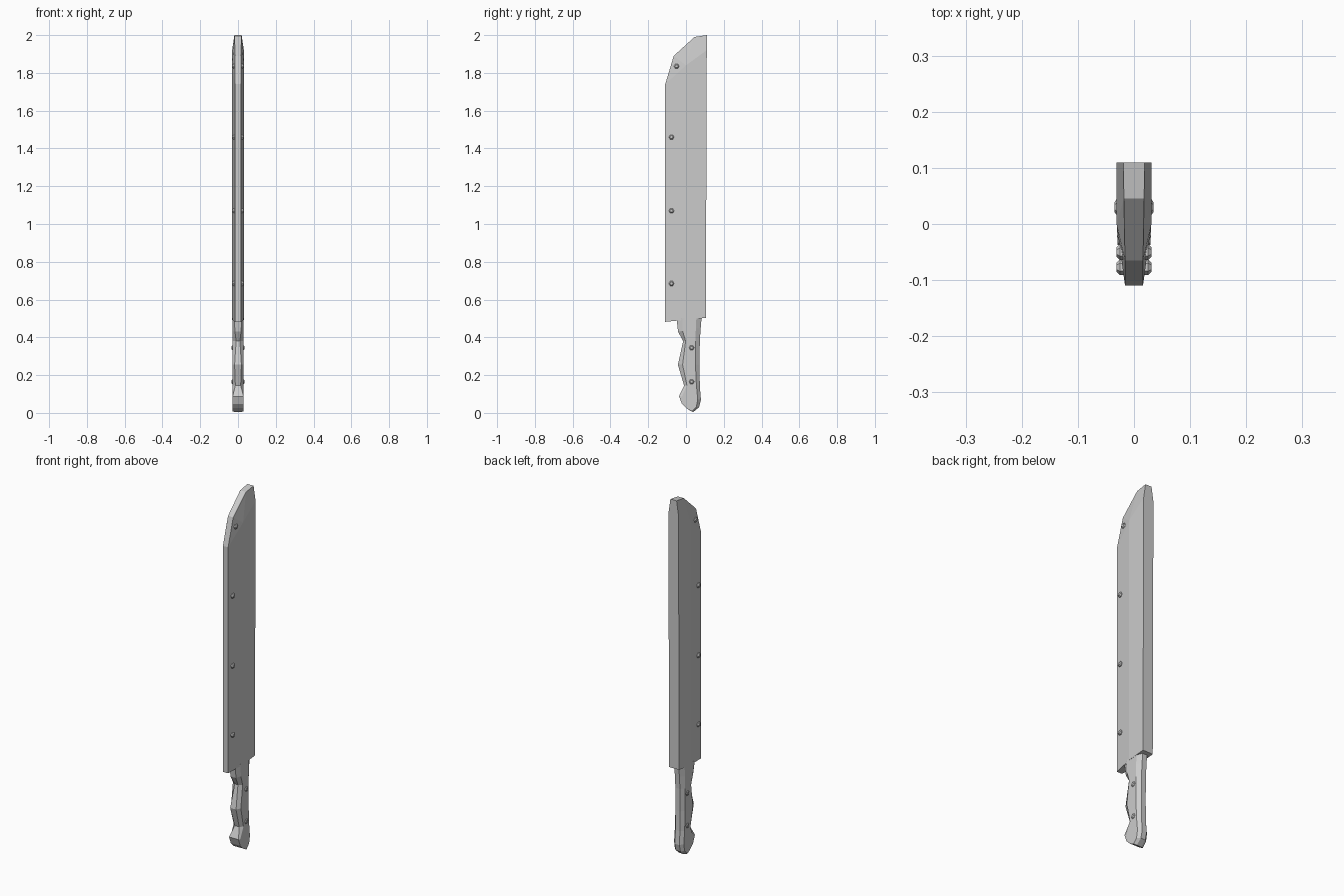
import bpy, bmesh
from math import sin, cos, tau

if "Cube" in bpy.data.objects:
    bpy.data.objects.remove(bpy.data.objects["Cube"])


def loft(name, rings, mirror=False):
    """Skin a list of equal-length closed rings and cap both ends."""
    bm = bmesh.new()
    vs = [[bm.verts.new(p) for p in r] for r in rings]
    n = len(rings[0])
    for a, b in zip(vs, vs[1:]):
        for i in range(n):
            j = (i + 1) % n
            bm.faces.new((a[i], a[j], b[j], b[i]))
    bm.faces.new(vs[0][::-1])
    bm.faces.new(vs[-1])
    bmesh.ops.recalc_face_normals(bm, faces=bm.faces)
    me = bpy.data.meshes.new(name)
    bm.to_mesh(me)
    bm.free()
    ob = bpy.data.objects.new(name, me)
    bpy.context.collection.objects.link(ob)
    if mirror:
        ob.modifiers.new("mirror", 'MIRROR').use_axis[0] = True
    return ob


# Sheath: thin rim along the edge and tip, thick flat towards the spine
rim = [(-.11, .482, .016), (-.11, 1.74, .016), (-.065, 1.89, .016),
       (.045, 1.99, .018), (.11, 2.0, .019)]
flat = [(0, .493, .031), (0, 1.84, .031), (.11, 1.92, .031), (.105, .503, .031)]
bm = bmesh.new()
sides = []
for s in (1, -1):
    r = [bm.verts.new((s * w, y, z)) for y, z, w in rim]
    f = [bm.verts.new((s * w, y, z)) for y, z, w in flat]
    for face in ((r[0], f[0], f[1], r[1]), (r[1], f[1], r[2]),
                 (r[2], f[1], r[3]), (r[3], f[1], f[2], r[4]), tuple(f)):
        bm.faces.new(face)
    sides.append(r + [f[2], f[3], f[0]])   # outline of this side
a, b = sides
n = len(a)
for i in range(n):
    j = (i + 1) % n
    bm.faces.new((a[i], a[j], b[j], b[i]))
bmesh.ops.recalc_face_normals(bm, faces=bm.faces)
me = bpy.data.meshes.new("sheath")
bm.to_mesh(me)
bm.free()
bpy.context.collection.objects.link(bpy.data.objects.new("sheath", me))

# Handle: front y, front z, front half-width, flat start y, flat end y, back y, back z
rows = [(.000, .030, .029, .012, .032, .038, .004),
        (-.022, .048, .029, -.010, .055, .069, .030),
        (-.037, .088, .029, -.022, .062, .079, .070),
        (-.010, .145, .014, .005, .055, .073, .145),
        (-.043, .255, .018, -.018, .050, .072, .255),
        (-.015, .380, .010, -.002, .050, .073, .380),
        (-.042, .430, .016, -.018, .052, .078, .450),
        (-.050, .500, .020, -.020, .055, .083, .510)]
rings = []
for yf, zf, wf, y1, y2, yb, zb in rows:
    def at(y):
        return zf + (zb - zf) * (y - yf) / (yb - yf)
    half = [(wf, yf, zf), (.030, y1, at(y1)), (.030, y2, at(y2)), (.014, yb, zb)]
    rings.append(half + [(-x, y, z) for x, y, z in reversed(half)])
# wedge-shaped pommel end
rings[0] = [(x, y, z) if abs(y) > .02 else (x, y, z - .004) for x, y, z in rings[0]]
loft("handle", rings)


# Rivets on both sides
def rivet(name, y, z, x0, x1, r=.014, n=6):
    prof = [(x0, r), (x0 + (x1 - x0) * .7, r), (x1, r * .6)]
    loft(name, [[(x, y + q * cos(tau * i / n), z + q * sin(tau * i / n))
                 for i in range(n)] for x, q in prof], mirror=True)


for y, z in ((-.05, 1.835), (-.077, 1.46), (-.077, 1.07), (-.077, .685)):
    rivet("sheath_rivet", y, z, .012, .031)
for z in (.345, .165):
    rivet("handle_rivet", .03, z, .022, .035)
